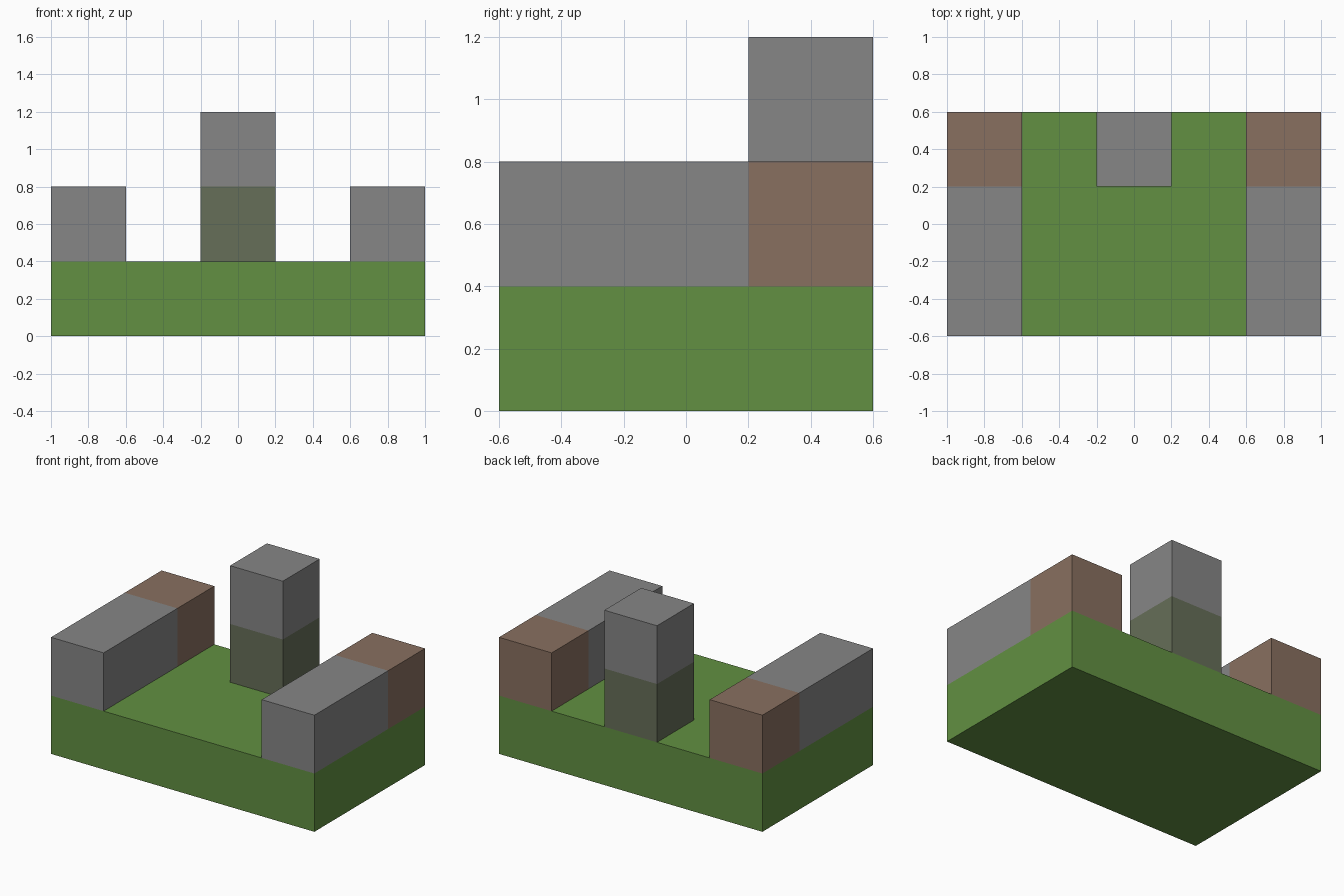
import bpy
import bmesh
from mathutils import Vector

cube = bpy.data.objects.get("Cube")
if cube:
    bpy.data.objects.remove(cube, do_unlink=True)


def material(name, rgb):
    mat = bpy.data.materials.new(name)
    mat.use_nodes = True
    colour = (*rgb, 1)
    mat.diffuse_color = colour
    mat.node_tree.nodes["Principled BSDF"].inputs["Base Color"].default_value = colour
    return mat


grass = material("grass_green", (0.122, 0.279, 0.054))
stone = material("stone_grey", (0.238, 0.238, 0.238))
dirt = material("dirt_brown", (0.25, 0.162, 0.117))
moss = material("mossy_stone", (0.133, 0.156, 0.098))


def block(name, low, high, mats, axis=None, split=0):
    """Box between two corners; a cut across one axis switches to the second material."""
    low, high = Vector(low), Vector(high)
    bm = bmesh.new()
    bmesh.ops.create_cube(bm, size=1)
    for v in bm.verts:
        v.co = (low + high) / 2 + v.co * (high - low)
    if axis is not None:
        normal, point = Vector(), Vector()
        normal[axis], point[axis] = 1, split
        bmesh.ops.bisect_plane(bm, geom=bm.verts[:] + bm.edges[:] + bm.faces[:],
                               plane_co=point, plane_no=normal)
        for f in bm.faces:
            f.material_index = int(f.calc_center_median()[axis] > split)
    mesh = bpy.data.meshes.new(name)
    bm.to_mesh(mesh)
    bm.free()
    for m in mats:
        mesh.materials.append(m)
    obj = bpy.data.objects.new(name, mesh)
    bpy.context.collection.objects.link(obj)


# Ground slab
block("grass_base", (-1, -0.6, 0), (1, 0.6, 0.4), [grass])

# Side walls: stone in front, dirt at the back
for side, x in (("right", -0.8), ("left", 0.8)):
    block(side + "_wall", (x - 0.2, -0.6, 0.4), (x + 0.2, 0.6, 0.8), [stone, dirt], 1, 0.2)

# Back pillar: mossy below, plain stone above
block("back_pillar", (-0.2, 0.2, 0.4), (0.2, 0.6, 1.2), [moss, stone], 2, 0.8)
